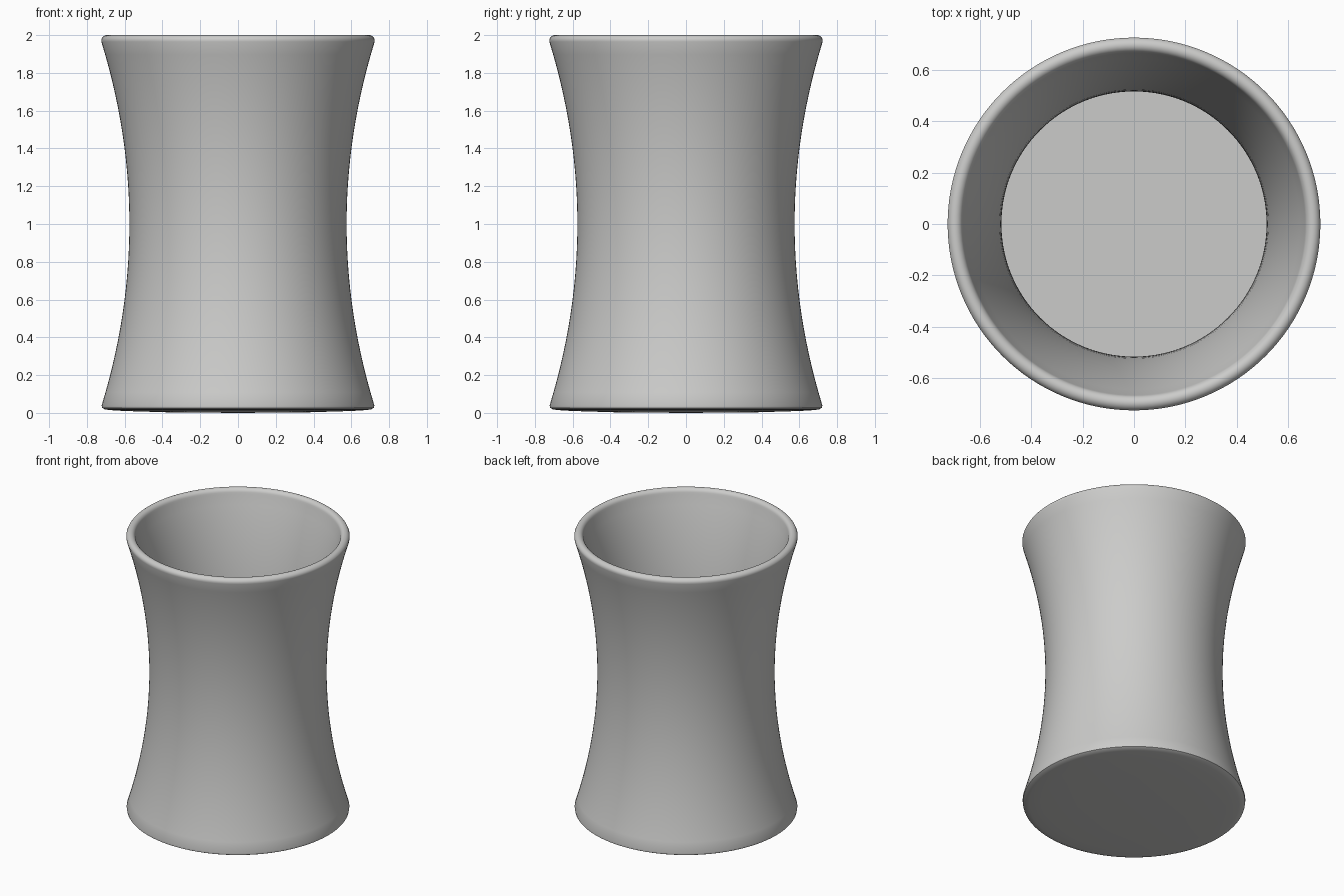
import bpy, bmesh, math

if "Cube" in bpy.data.objects:
    bpy.data.objects.remove(bpy.data.objects["Cube"])

SEG = 128
WALL = 0.06

def outer_radius(z):
    # waisted side: narrowest at mid height, flaring to both ends
    return 0.575 + 0.15 * ((z - 1.0) / 0.97) ** 2

# gently domed underside and rounded foot
profile = [(0, 0), (0.37, 0.003), (0.6, 0.01), (0.68, 0.015), (0.705, 0.019), (0.72, 0.027)]
# outer wall
N = 28
profile += [(outer_radius(z), z) for z in (0.04 + 1.925 * i / N for i in range(N + 1))]
# rounded rim
cx, cz, r = outer_radius(1.97) - WALL / 2, 1.968, 0.03
for i in range(1, 12):
    a = math.pi * i / 12
    profile.append((cx + r * math.cos(a), cz + 0.032 * math.sin(a)))
# inner wall and floor
profile += [(outer_radius(z) - WALL, z) for z in (1.965 - 1.905 * i / N for i in range(N + 1))]
profile.append((0, 0.06))

# spin the profile round the z axis
bm = bmesh.new()
rings = []
for rad, z in profile:
    if rad == 0:
        rings.append([bm.verts.new((0, 0, z))])
    else:
        rings.append([bm.verts.new((rad * math.cos(2 * math.pi * k / SEG),
                                    rad * math.sin(2 * math.pi * k / SEG), z)) for k in range(SEG)])
for a, b in zip(rings, rings[1:]):
    for k in range(SEG):
        n = (k + 1) % SEG
        if len(a) == 1:
            bm.faces.new((a[0], b[n], b[k]))
        elif len(b) == 1:
            bm.faces.new((a[k], a[n], b[0]))
        else:
            bm.faces.new((a[k], a[n], b[n], b[k]))
bmesh.ops.recalc_face_normals(bm, faces=bm.faces[:])
mesh = bpy.data.meshes.new("waisted_cup")
bm.to_mesh(mesh)
bm.free()
cup = bpy.data.objects.new("waisted_cup", mesh)
bpy.context.collection.objects.link(cup)

mat = bpy.data.materials.new("light grey")
mat.diffuse_color = (0.6, 0.6, 0.59, 1)
mat.use_nodes = True
mat.node_tree.nodes["Principled BSDF"].inputs["Base Color"].default_value = mat.diffuse_color
mesh.materials.append(mat)

bpy.context.view_layer.objects.active = cup
cup.select_set(True)
bpy.ops.object.shade_smooth_by_angle(angle=math.radians(40))
